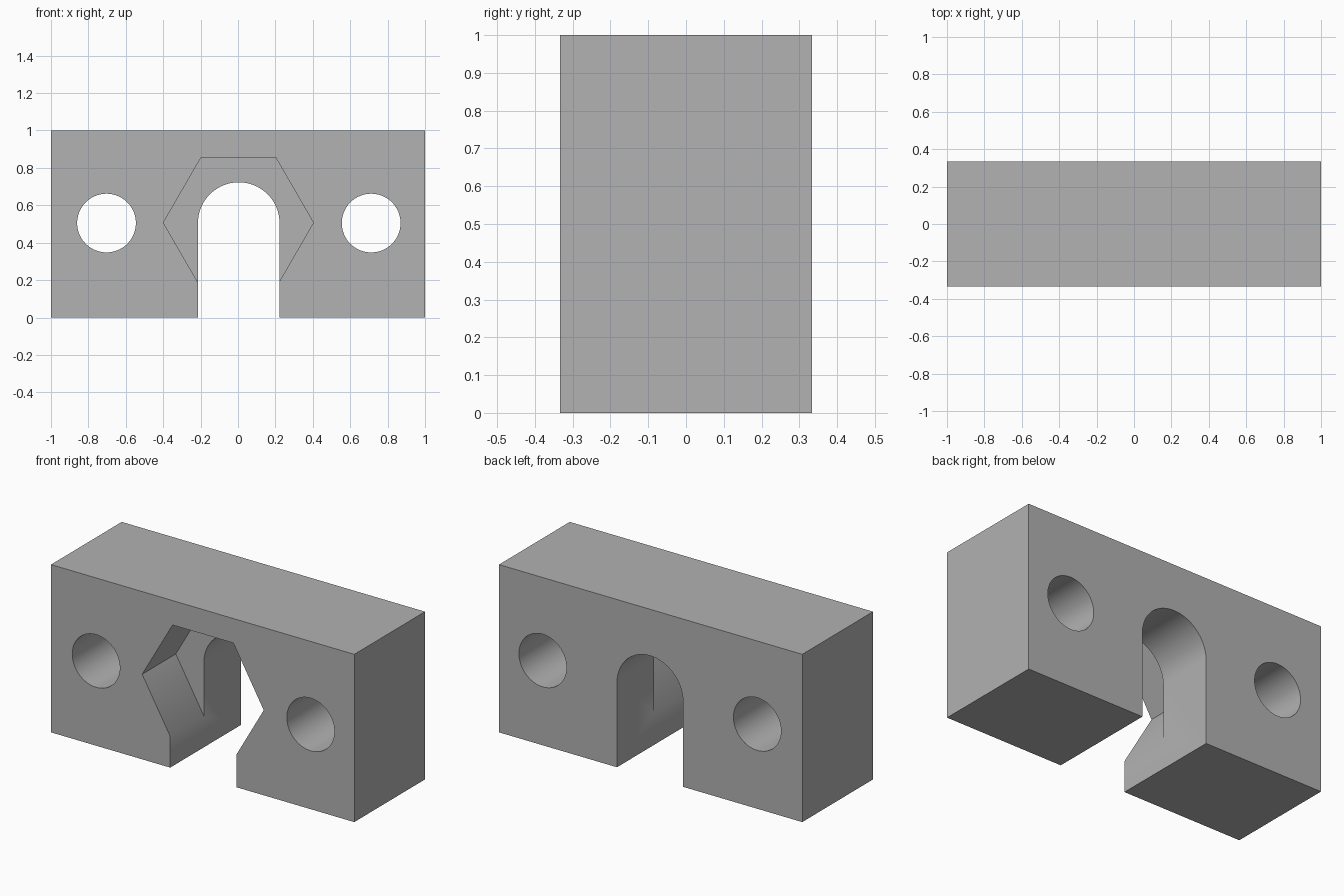
import bpy, bmesh, math
from mathutils import Vector

cube = bpy.data.objects.get("Cube")
if cube:
    bpy.data.objects.remove(cube, do_unlink=True)

HALF_DEPTH = 0.333
POCKET_DEPTH = 0.317
MID_Z = 0.505

grey = bpy.data.materials.new("light_grey")
grey.use_nodes = True
colour = (0.445, 0.445, 0.445, 1)
grey.diffuse_color = colour
grey.node_tree.nodes["Principled BSDF"].inputs["Base Color"].default_value = colour


def prism(name, profile, y0, y1):
    """Extrude an (x, z) outline from y0 to y1."""
    bm = bmesh.new()
    face = bm.faces.new([bm.verts.new((x, y0, z)) for x, z in profile])
    new = bmesh.ops.extrude_face_region(bm, geom=[face])["geom"]
    verts = [v for v in new if isinstance(v, bmesh.types.BMVert)]
    bmesh.ops.translate(bm, verts=verts, vec=Vector((0, y1 - y0, 0)))
    bmesh.ops.recalc_face_normals(bm, faces=bm.faces)
    mesh = bpy.data.meshes.new(name)
    bm.to_mesh(mesh)
    bm.free()
    obj = bpy.data.objects.new(name, mesh)
    bpy.context.collection.objects.link(obj)
    mesh.materials.append(grey)
    return obj


def arc(cx, cz, r, start, sweep, steps):
    """Points along an arc, angles in degrees."""
    angles = [math.radians(start + sweep * i / steps) for i in range(steps + 1)]
    return [(cx + r * math.cos(a), cz + r * math.sin(a)) for a in angles]


def circle(cx, cz, r, sides):
    return arc(cx, cz, r, 0, 360, sides)[:-1]


# Solid block
block = prism("mounting_block", [(-1, 0), (1, 0), (1, 1), (-1, 1)],
              -HALF_DEPTH, HALF_DEPTH)

# Round-topped slot, open at the bottom
slot_x, slot_r = 0.004, 0.218
slot = arc(slot_x, MID_Z, slot_r, 0, 180, 48)
slot += [(slot_x - slot_r, -0.2), (slot_x + slot_r, -0.2)]
cutters = [prism("slot_cutter", slot, -0.5, 0.5)]

# Hexagonal pocket in the front
cutters.append(prism("hex_pocket_cutter", circle(0.002, MID_Z + 0.002, 0.401, 6),
                     -0.5, POCKET_DEPTH - HALF_DEPTH))

# Bolt holes on both sides
for side, x in (("right", -0.703), ("left", 0.712)):
    cutters.append(prism(side + "_hole_cutter", circle(x, MID_Z, 0.157, 80), -0.5, 0.5))

# Cut the block, then discard the cutters
bpy.context.view_layer.objects.active = block
for cutter in cutters:
    cutter.hide_render = True
    mod = block.modifiers.new(cutter.name, "BOOLEAN")
    mod.operation = "DIFFERENCE"
    mod.solver = "EXACT"
    mod.object = cutter
    bpy.ops.object.modifier_apply(modifier=mod.name)
    bpy.data.objects.remove(cutter, do_unlink=True)

# Smooth bores with crisp edges
bpy.ops.object.select_all(action="DESELECT")
block.select_set(True)
bpy.ops.object.shade_smooth_by_angle(angle=math.radians(30))
